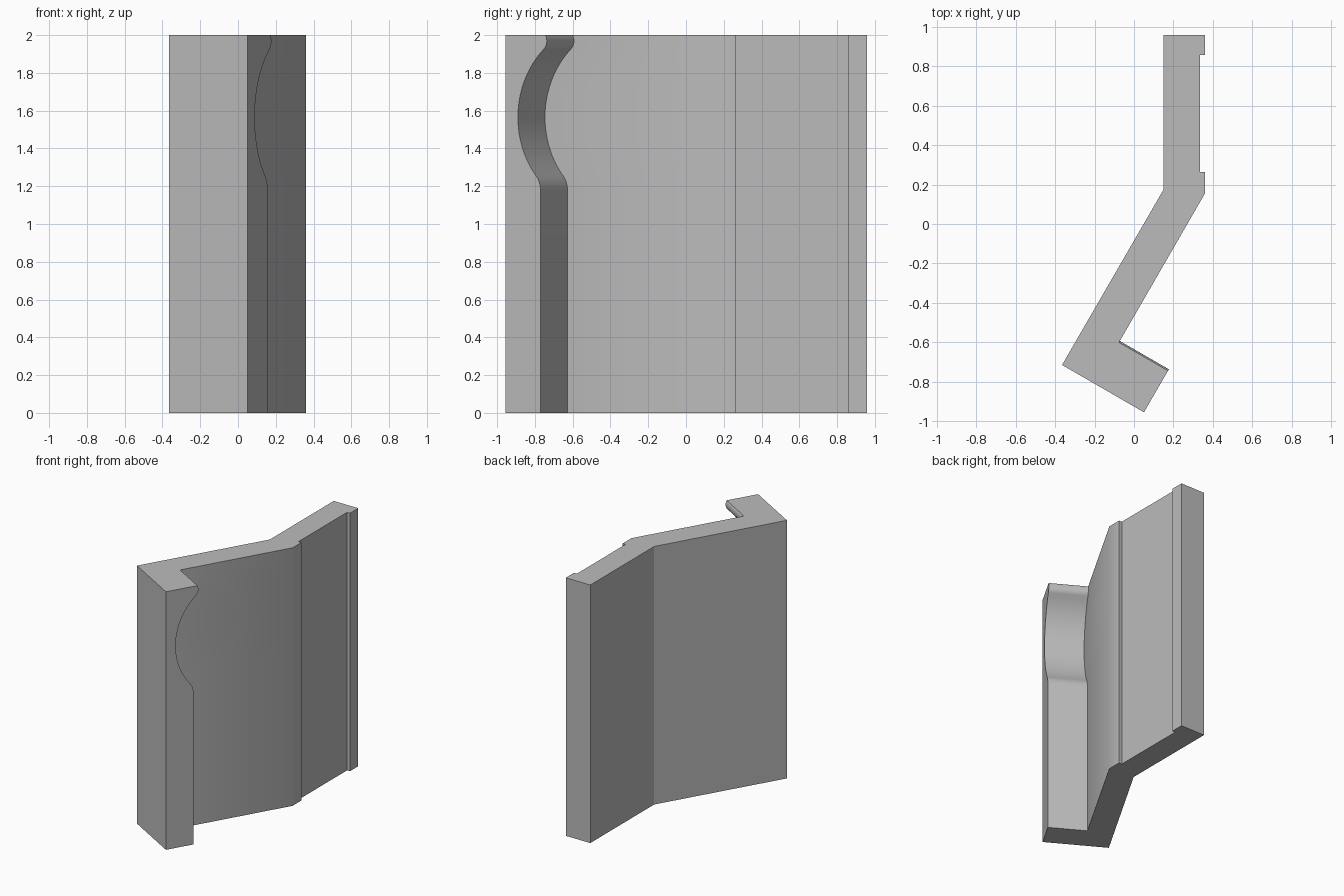
import bpy, bmesh
from math import radians, sin, cos, asin
from mathutils import Vector

cube = bpy.data.objects.get("Cube")
if cube:
    bpy.data.objects.remove(cube, do_unlink=True)

mat = bpy.data.materials.new("plain grey")
mat.use_nodes = True
grey = (0.5, 0.5, 0.5, 1)
mat.diffuse_color = grey
mat.node_tree.nodes["Principled BSDF"].inputs["Base Color"].default_value = grey

HEIGHT = 2.0
along = Vector((sin(radians(30)), cos(radians(30))))   # direction of the slanted plate
across = Vector((along.y, -along.x))                   # direction of the lip
corner = Vector((-0.365, -0.715))
THICK, LIP = 0.193, 0.48


def arc(cz, cd, r, a0, a1, steps, sign=1):
    """Points (height, lip depth) on a circle, angles measured from the depth axis."""
    angles = [a0 + (a1 - a0) * i / steps for i in range(steps + 1)]
    return [(cz + r * sin(a), cd + sign * r * cos(a)) for a in angles]


# Lip depth by height: straight, fillet, hollow, rounded nose
BASE, R_FILLET, R_HOLLOW, R_NOSE = 0.213, 0.119, 0.49, 0.06
MID, DEEP = 1.565, 0.075
low, high = asin(0.31 / R_HOLLOW), asin(0.36 / R_HOLLOW)
nose_z = MID + (R_HOLLOW + R_NOSE) * sin(high)
nose_d = DEEP + R_HOLLOW - (R_HOLLOW + R_NOSE) * cos(high)
fillet_z = MID - (R_HOLLOW + R_FILLET) * sin(low)
levels = [(0, BASE)]
levels += arc(fillet_z, BASE - R_FILLET, R_FILLET, 0, low, 6)
levels += arc(MID, DEEP + R_HOLLOW, R_HOLLOW, -low, high, 24, -1)[1:]
levels += arc(nose_z, nose_d, R_NOSE, -high, asin((HEIGHT - nose_z) / R_NOSE), 10)[1:]


def plan(depth):
    """Plan outline with the lip at the given depth."""
    points = [(0.15, 0.175), corner, corner + across * LIP,
              corner + across * LIP + along * depth,
              corner + across * THICK + along * depth,
              (0.36, 0.155), (0.36, 0.263), (0.335, 0.263),
              (0.335, 0.857), (0.36, 0.857), (0.36, 0.958), (0.15, 0.958)]
    return [Vector(p) for p in points]


# Panel: plan outlines stacked by height and joined
bm = bmesh.new()
rings = [[bm.verts.new((p.x, p.y, z)) for p in plan(d)] for z, d in levels]
for lower, upper in zip(rings, rings[1:]):
    for i in range(len(lower)):
        j = (i + 1) % len(lower)
        bm.faces.new((lower[i], lower[j], upper[j], upper[i]))
bm.faces.new(rings[0][::-1])
bm.faces.new(rings[-1])
bmesh.ops.dissolve_limit(bm, angle_limit=radians(0.2), verts=bm.verts, edges=bm.edges)
bmesh.ops.recalc_face_normals(bm, faces=bm.faces)

mesh = bpy.data.meshes.new("hooked_panel")
bm.to_mesh(mesh)
bm.free()
mesh.materials.append(mat)
panel = bpy.data.objects.new("hooked_panel", mesh)
bpy.context.collection.objects.link(panel)
bpy.context.view_layer.objects.active = panel
panel.select_set(True)
bpy.ops.object.shade_smooth_by_angle(angle=radians(30))
